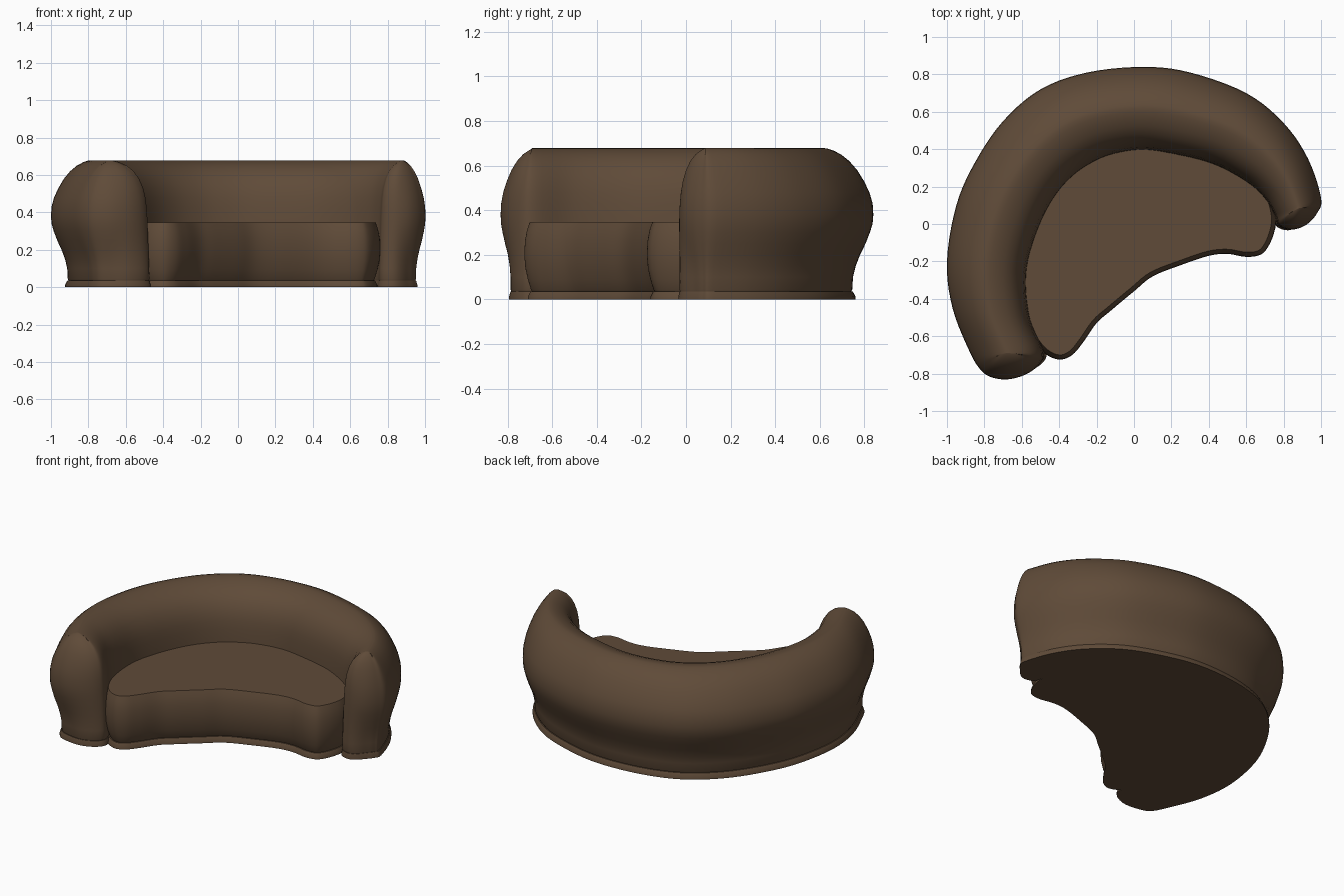
import bpy, bmesh, math
from mathutils import Vector

if "Cube" in bpy.data.objects:
    bpy.data.objects.remove(bpy.data.objects["Cube"])

brown = bpy.data.materials.new("brown upholstery")
brown.diffuse_color = (0.115, 0.07, 0.04, 1)
brown.use_nodes = True
brown.node_tree.nodes["Principled BSDF"].inputs["Base Color"].default_value = brown.diffuse_color


def smooth_loop(pts, n=5):
    """Closed Catmull-Rom curve through points of any dimension."""
    out, m = [], len(pts)
    for i in range(m):
        a, b, c, d = (pts[(i + k) % m] for k in (-1, 0, 1, 2))
        for j in range(n):
            t = j / n
            out.append([0.5 * (2 * q + (r - p) * t + (2 * p - 5 * q + 4 * r - s) * t * t
                               + (3 * q - p - 3 * r + s) * t ** 3)
                        for p, q, r, s in zip(a, b, c, d)])
    return out


def loft(name, rings, cap_top):
    """Skin a stack of equal-length closed rings."""
    bm = bmesh.new()
    vr = [[bm.verts.new(p) for p in ring] for ring in rings]
    n = len(vr[0])
    for lo, hi in zip(vr, vr[1:]):
        for i in range(n):
            j = (i + 1) % n
            bm.faces.new((lo[i], lo[j], hi[j], hi[i]))
    bm.faces.new(vr[0][::-1])
    if cap_top:
        bm.faces.new(vr[-1])
    bmesh.ops.remove_doubles(bm, verts=bm.verts, dist=0.0002)
    bmesh.ops.recalc_face_normals(bm, faces=bm.faces)
    me = bpy.data.meshes.new(name)
    bm.to_mesh(me)
    bm.free()
    me.materials.append(brown)
    ob = bpy.data.objects.new(name, me)
    bpy.context.collection.objects.link(ob)
    bpy.ops.object.select_all(action='DESELECT')
    ob.select_set(True)
    bpy.context.view_layer.objects.active = ob
    bpy.ops.object.shade_smooth_by_angle(angle=math.radians(42))
    return ob


# Plan of the curved back: matching outer and inner points, left arm to right arm
outer = [(-.88, -.68), (-.97, -.45), (-1, -.2), (-.95, .1), (-.85, .33), (-.7, .55), (-.5, .72),
         (-.25, .81), (.05, .84), (.3, .81), (.6, .7), (.8, .54), (.93, .35), (1, .14)]
inner = [(-.49, -.67), (-.56, -.5), (-.58, -.27), (-.53, -.06), (-.44, .13), (-.33, .26), (-.2, .345),
         (-.08, .385), (.05, .4), (.2, .38), (.42, .325), (.6, .23), (.7, .14), (.755, .05)]
spine = [((a + c) / 2, (b + d) / 2) for (a, b), (c, d) in zip(outer, inner)]
# Rounded arm ends: x, y, share of the outer profile
right_tip = [(.98, .06, .95), (.92, -.005, .85), (.84, -.03, .2), (.775, -.005, 0)]
left_tip = [(-.5, -.74, .1), (-.57, -.8, .4), (-.67, -.83, .8), (-.76, -.82, .9), (-.82, -.78, .95)]

ctrl = [(*o, *s, 1) for o, s in zip(outer, spine)]
ctrl += [(x, y, *spine[-1], w) for x, y, w in right_tip]
ctrl += [(*o, *s, 0) for o, s in zip(inner[::-1], spine[::-1])]
ctrl += [(x, y, *spine[0], w) for x, y, w in left_tip]
plan = smooth_loop(ctrl)


def back_ring(z, k_in, k_out):
    ring = []
    for x, y, sx, sy, w in plan:
        k = k_in + (k_out - k_in) * w
        ring.append((sx + (x - sx) * k, sy + (y - sy) * k, z))
    return ring


# Curved back and arms: height, inner swell, outer swell
profile = [(.036, 1.05, .55), (.044, 1.07, .57), (.1, 1.06, .585), (.15, 1.05, .64), (.2, 1.04, .73),
           (.25, 1.03, .84), (.3, 1.02, .93), (.34, 1.01, .985), (.38, 1, 1), (.43, .98, .985),
           (.48, .95, .92), (.53, .89, .81), (.58, .78, .67), (.62, .63, .51), (.65, .44, .34),
           (.668, .24, .18), (.676, .1, .07), (.678, 0, 0)]
loft("curved_back", [back_ring(*p) for p in profile], False)
loft("back_plinth", [back_ring(0, 1.1, .64), back_ring(.012, 1.1, .64), back_ring(.036, 1.07, .58)], True)

# Seat plan: rear edge tucked into the back, wavy front edge
rear = [(i[0] + (s[0] - i[0]) * .2, i[1] + (s[1] - i[1]) * .2) for i, s in zip(inner, spine)][1:-1]
front = [(.76, .04), (.745, -.06), (.705, -.14), (.66, -.17), (.59, -.175), (.5, -.16), (.4, -.17), (.25, -.22),
         (.1, -.28), (0, -.36), (-.12, -.46), (-.2, -.53), (-.27, -.63), (-.33, -.7),
         (-.4, -.725), (-.48, -.69), (-.545, -.61)]
seat_plan = [Vector(p) for p in smooth_loop(rear + front)]


def seat_ring(z, inset):
    ring, n = [], len(seat_plan)
    for i, p in enumerate(seat_plan):
        t = (seat_plan[(i + 2) % n] - seat_plan[i - 2]).normalized()
        ring.append((p.x + t.y * inset, p.y - t.x * inset, z))
    return ring


loft("seat", [seat_ring(*p) for p in [(.036, .035), (.044, .03), (.09, .016), (.14, .005), (.2, 0),
                                      (.26, .003), (.31, .012), (.347, .025)]], True)
loft("seat_plinth", [seat_ring(0, .016), seat_ring(.012, .016), seat_ring(.036, .028)], True)
